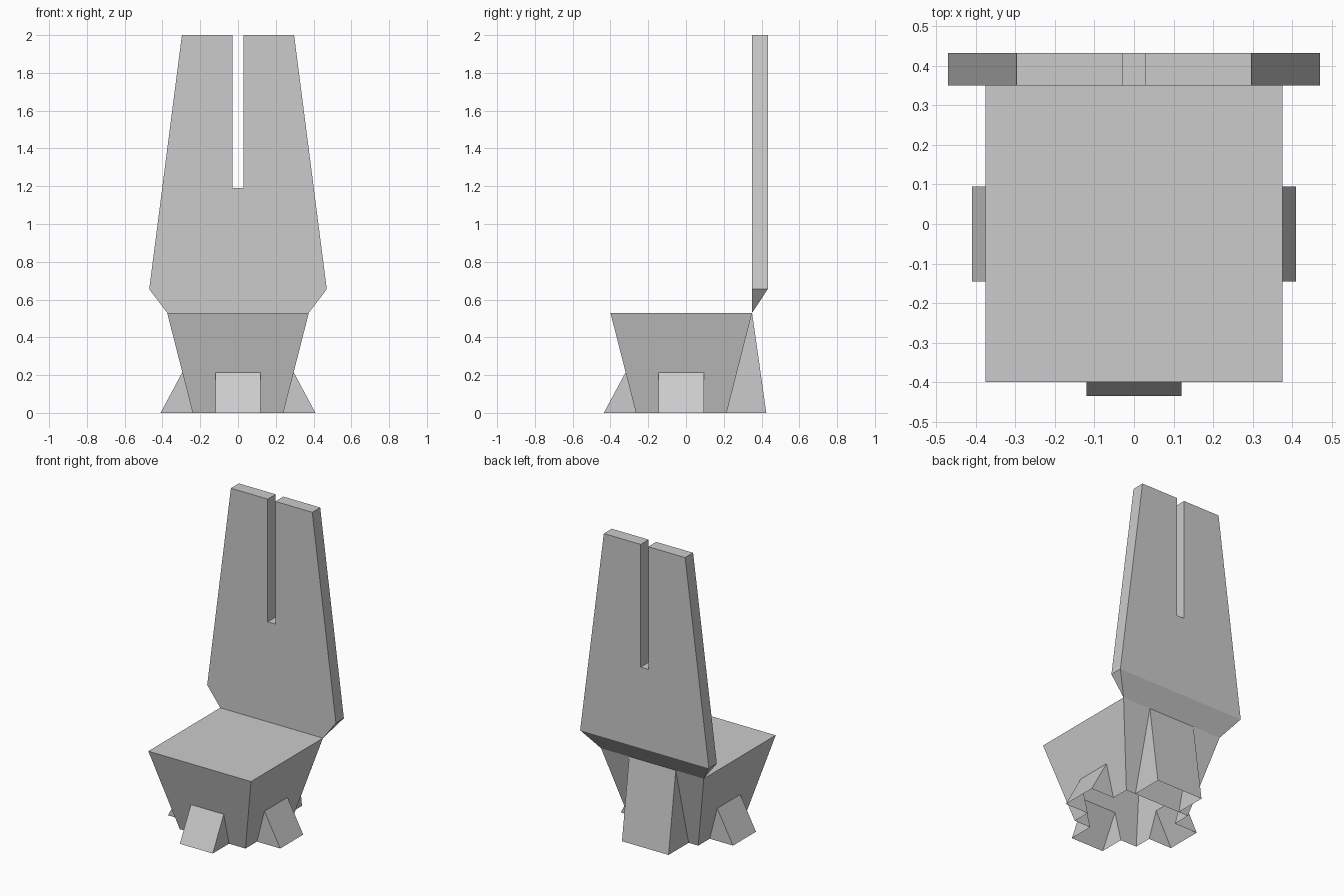
import bpy, bmesh
from mathutils import Vector, Matrix

cube = bpy.data.objects.get("Cube")
if cube:
    bpy.data.objects.remove(cube)

grey = bpy.data.materials.new("plain_grey")
grey.use_nodes = True
grey.diffuse_color = (0.6, 0.6, 0.6, 1)
bsdf = next(n for n in grey.node_tree.nodes if n.type == 'BSDF_PRINCIPLED')
bsdf.inputs["Base Color"].default_value = (0.6, 0.6, 0.6, 1)


def make(name, polygons):
    """Flat-faced object from corner loops, given in outward order."""
    bm = bmesh.new()
    for loop in polygons:
        bm.faces.new([bm.verts.new(p) for p in loop])
    bmesh.ops.remove_doubles(bm, verts=bm.verts, dist=0.0005)
    mesh = bpy.data.meshes.new(name)
    bm.to_mesh(mesh)
    bm.free()
    mesh.materials.append(grey)
    obj = bpy.data.objects.new(name, mesh)
    bpy.context.collection.objects.link(obj)
    return obj


SEAT_Y = -0.025           # centre of the seat in depth
SEAT_H = 0.53
TOP, BASE = 0.375, 0.24   # half widths of the flared seat
FOOT_W, FOOT_H, FOOT_OUT = 0.12, 0.215, 0.41
FOOT_IN = BASE + (TOP - BASE) * FOOT_H / SEAT_H


def turned(points, step):
    """Quarter turns of a front-facing loop about the seat centre."""
    spin = Matrix.Rotation(step * 1.5707963, 3, 'Z')
    return [spin @ Vector(p) + Vector((0, SEAT_Y, 0)) for p in points]


# Seat: hollow flared box, its walls notched where feet open into it
walls = []
for step in range(4):
    wall = [(-BASE, -BASE, 0)]
    if step != 2:
        wall += [(-FOOT_W, -BASE, 0), (-FOOT_W, -FOOT_IN, FOOT_H),
                 (FOOT_W, -FOOT_IN, FOOT_H), (FOOT_W, -BASE, 0)]
    wall += [(BASE, -BASE, 0), (TOP, -TOP, SEAT_H), (-TOP, -TOP, SEAT_H)]
    walls.append(turned(wall, step))
lid = [(-TOP, -TOP, SEAT_H), (TOP, -TOP, SEAT_H),
       (TOP, TOP, SEAT_H), (-TOP, TOP, SEAT_H)]
make("seat", walls + [turned(lid, 0)])


# Feet: open wedges leaning on the front and both sides, and a tall rear leg
def wedge(name, step, half, outer, inner, top, height):
    def corners(x):
        return [(x, -outer, 0), (x, -inner, 0), (x, -top, height)]
    a, b = corners(-half), corners(half)
    loops = [[a[0], b[0], b[2], a[2]], b, a[::-1]]
    make(name, [turned(loop, step) for loop in loops])


for name, step in (("front_foot", 0), ("left_foot", 1), ("right_foot", 3)):
    wedge(name, step, FOOT_W, FOOT_OUT, BASE, FOOT_IN, FOOT_H)
wedge("rear_leg", 2, 0.17, 0.45, BASE, TOP, SEAT_H)

# Backrest: tapering slab with a central slot and a bevelled lower edge
FRONT, REAR = 0.35, 0.433
half = [(0.47, 0.655), (0.297, 2), (0.028, 2), (0.028, 1.19)]
upper = half + [(-x, z) for x, z in reversed(half)]
front = [(x, FRONT, z) for x, z in upper]
rear = [(x, REAR, z) for x, z in upper]
low = [(-TOP, FRONT, SEAT_H), (TOP, FRONT, SEAT_H)]
faces = [front + low, rear[::-1]]
for i in range(len(upper) - 1):
    faces.append([front[i], rear[i], rear[i + 1], front[i + 1]])
faces += [[low[0], rear[-1], rear[0], low[1]],
          [low[1], rear[0], front[0]], [low[0], front[-1], rear[-1]]]
make("backrest", faces)
